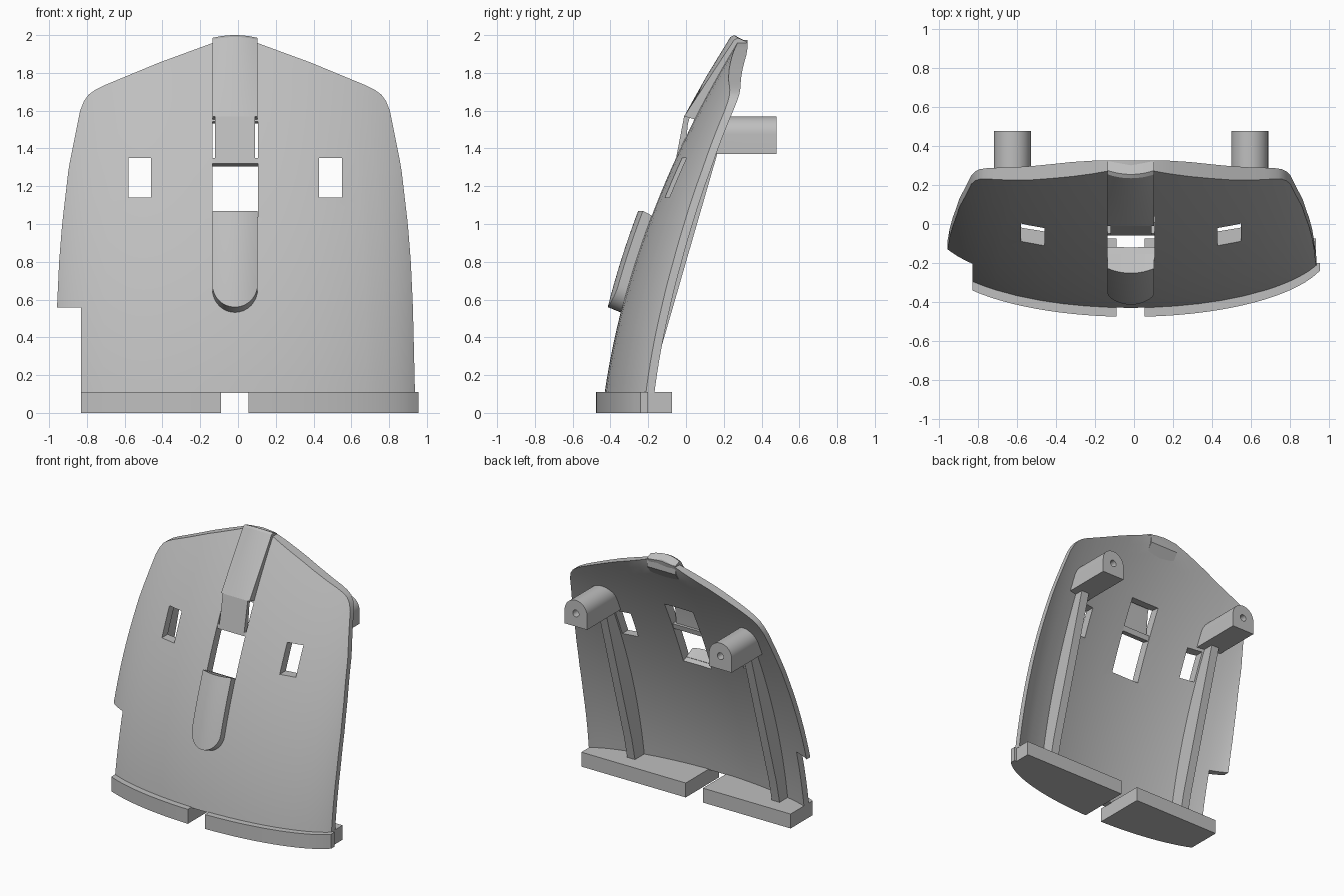
import bpy, bmesh, math

if "Cube" in bpy.data.objects:
    bpy.data.objects.remove(bpy.data.objects["Cube"])

C = -0.016  # centre line of the curved shell
grey = bpy.data.materials.new("light_grey")
grey.diffuse_color = (0.52, 0.52, 0.52, 1)
grey.use_nodes = True
grey.node_tree.nodes["Principled BSDF"].inputs["Base Color"].default_value = grey.diffuse_color


def interp(pts, v):
    for (a, b), (c, d) in zip(pts, pts[1:]):
        if v <= c:
            return b + (d - b) * max(0, (v - a) / (c - a))
    return pts[-1][1]


def front(x, z):
    """Depth of the shell's front surface."""
    side = min(abs(x - C) / 1.02, 0.99)
    return -0.445 + 0.12 * z + 0.125 * z * z + 0.34 * (1 - math.sqrt(1 - side * side))


def make(name, verts, faces):
    me = bpy.data.meshes.new(name)
    me.from_pydata(verts, [], faces)
    bm = bmesh.new()
    bm.from_mesh(me)
    bmesh.ops.recalc_face_normals(bm, faces=bm.faces)
    bm.to_mesh(me)
    bm.free()
    me.materials.append(grey)
    ob = bpy.data.objects.new(name, me)
    bpy.context.collection.objects.link(ob)
    return ob


def loft(name, rings):
    """Solid through closed rings of equal length, capped at both ends."""
    n = len(rings[0])
    faces = [tuple(range(n)), tuple(range((len(rings) - 1) * n, len(rings) * n))]
    for r in range(len(rings) - 1):
        for i in range(n):
            j = (i + 1) % n
            faces.append((r * n + i, r * n + j, (r + 1) * n + j, (r + 1) * n + i))
    return make(name, [p for ring in rings for p in ring], faces)


def slab(name, x0, x1, profile):
    """Side profile of (y, z) points extruded across x."""
    return loft(name, [[(x, y, z) for y, z in profile] for x in (x0, x1)])


def box(name, x0, x1, y0, y1, z0, z1):
    return slab(name, x0, x1, [(y0, z0), (y1, z0), (y1, z1), (y0, z1)])


def cut(ob, cutters):
    bpy.context.view_layer.objects.active = ob
    for c in cutters:
        c.hide_render = True
        m = ob.modifiers.new("cut", 'BOOLEAN')
        m.operation, m.solver, m.object = 'DIFFERENCE', 'EXACT', c
        bpy.ops.object.modifier_apply(modifier=m.name)
        bpy.data.objects.remove(c)


# Curved shell: columns run up to the peaked top edge
roof = [(0, 1.975), (0.1, 1.965), (0.4, 1.855), (0.69, 1.735), (0.74, 1.71),
        (0.775, 1.685), (0.8, 1.65), (0.82, 1.6)]
width = [(0.1, 0.953), (0.56, 0.942), (0.8, 0.931), (1.0, 0.915), (1.3, 0.88), (1.6, 0.82)]
half = [0.1 * i for i in range(7)] + [0.64, 0.69, 0.715, 0.74, 0.76, 0.775, 0.79, 0.8, 0.811, 0.82]
cols = [-h for h in reversed(half[1:])] + half
ROWS = 28
rings = []
for s in cols:
    top = interp(roof, abs(s))
    fr, bk = [], []
    for r in range(ROWS + 1):
        z = 0.105 + (top - 0.105) * r / ROWS
        x = C + s / 0.82 * interp(width, z)
        y = front(x, z)
        fr.append((x, y, z))
        bk.append((x, min(y + 0.075 - 0.03 * (s / 0.82) ** 4, 0.325), z))
    rings.append(fr + bk[::-1])
# Side caps as quad strips so they follow the curve
shell = loft("shell", rings)
bm = bmesh.new()
bm.from_mesh(shell.data)
bmesh.ops.delete(bm, geom=[f for f in bm.faces if len(f.verts) > 4], context='FACES_ONLY')
bm.verts.ensure_lookup_table()
n = 2 * (ROWS + 1)
for base in (0, (len(cols) - 1) * n):
    for r in range(ROWS):
        bm.faces.new([bm.verts[base + k] for k in (r, r + 1, n - 2 - r, n - 1 - r)])
bmesh.ops.recalc_face_normals(bm, faces=bm.faces)
bm.to_mesh(shell.data)
bm.free()

# Corner notch, two windows and the central slot
cut(shell, [
    box("notch_cutter", -1.2, -0.83, -1, 1, 0, 0.557),
    box("left_window_cutter", -0.58, -0.46, -1, 1, 1.14, 1.35),
    box("right_window_cutter", 0.43, 0.55, -1, 1, 1.14, 1.35),
    slab("slot_cutter", -0.135, 0.105, [(-0.3, 1.085), (0.1, 0.925), (0.2, 1.52), (-0.1, 1.56)]),
])

# Lower channel cover with a round lower end
W = 0.12
rings = []
for k in range(17):
    dx = -W * math.cos(math.pi * k / 16)
    zb = 0.53 + W - math.sqrt(max(0, W * W - dx * dx))
    bulge = 0.025 * (dx / W) ** 2
    fr, bk = [], []
    for r in range(9):
        z = zb + (1.04 - zb) * r / 8
        y = front(C, z)
        fr.append((C + dx, y - 0.068 + bulge, z + 0.03))
        bk.append((C + dx, y + 0.03, z - 0.01))
    rings.append(fr + bk[::-1])
loft("lower_cover", rings)

# Upper ridge with a gently rounded front
ridge = [(-0.01, 1.57), (0.107, 1.78), (0.235, 1.99), (0.255, 2.0),
         (0.32, 1.965), (0.32, 1.9), (0.06, 1.55)]
rings = []
for k in range(13):
    dx = -W + 2 * W * k / 12
    b = (dx / W) ** 2
    rings.append([(C + dx, y + (0.02 * b if 0 < i < 4 else 0), z - (0.015 * b if 1 < i < 4 else 0))
                  for i, (y, z) in enumerate(ridge)])
loft("upper_ridge", rings)

# Tilted flap and cross bar in the slot
slab("slot_flap", C - 0.105, C + 0.105,
     [(-0.01, 1.57), (-0.058, 1.32), (-0.012, 1.315), (0.01, 1.53), (0.02, 1.565)])
slab("slot_cross_bar", C - 0.122, C + 0.122,
     [(-0.05, 1.35), (-0.058, 1.32), (0.0, 1.305), (0.01, 1.345)])


# Base plates, curved along the front
def base_plate(name, x0, x1, tail):
    pts = []
    for i in range(25):
        x = x0 + (x1 - x0) * i / 24
        pts.append((x, front(x, 0.1) - 0.045))
    pts += tail
    loft(name, [[(x, y, z) for x, y in pts] for z in (0, 0.11)])


base_plate("left_base", -0.83, -0.09, [(-0.09, -0.075), (-0.83, -0.075)])
base_plate("right_base", 0.055, 0.955, [(0.955, -0.2), (0.935, -0.2), (0.935, -0.075), (0.055, -0.075)])

# Mounting posts with screw holes, and the ribs below them
for side, x in (("left", -0.625), ("right", 0.595)):
    arch = [(x + 0.095, 1.37)]
    arch += [(x + 0.095 * math.cos(math.pi * i / 20), 1.475 + 0.095 * math.sin(math.pi * i / 20))
             for i in range(21)]
    arch.append((x - 0.095, 1.37))
    post = loft(side + "_post", [[(px, front(px, z) + 0.03, z) for px, z in arch],
                                 [(px, 0.478, z) for px, z in arch]])
    hole = [(x + 0.026 * math.cos(math.tau * i / 20), 1.47 + 0.026 * math.sin(math.tau * i / 20))
            for i in range(20)]
    cut(post, [loft("hole_cutter", [[(px, y, z) for px, z in hole] for y in (0.28, 0.6)])])
    inner = [(front(x, z) + 0.04, z) for z in [0.1 + 1.3 * i / 16 for i in range(17)]]
    slab(side + "_rib", x - 0.033, x + 0.033, inner + [(0.168, 1.38), (-0.15, 0.28), (-0.19, 0.1)])

# Smooth curves, crisp edges
bpy.ops.object.select_all(action='DESELECT')
for ob in bpy.data.objects:
    ob.select_set(True)
    bpy.context.view_layer.objects.active = ob
bpy.ops.object.shade_smooth_by_angle(angle=math.radians(25))
